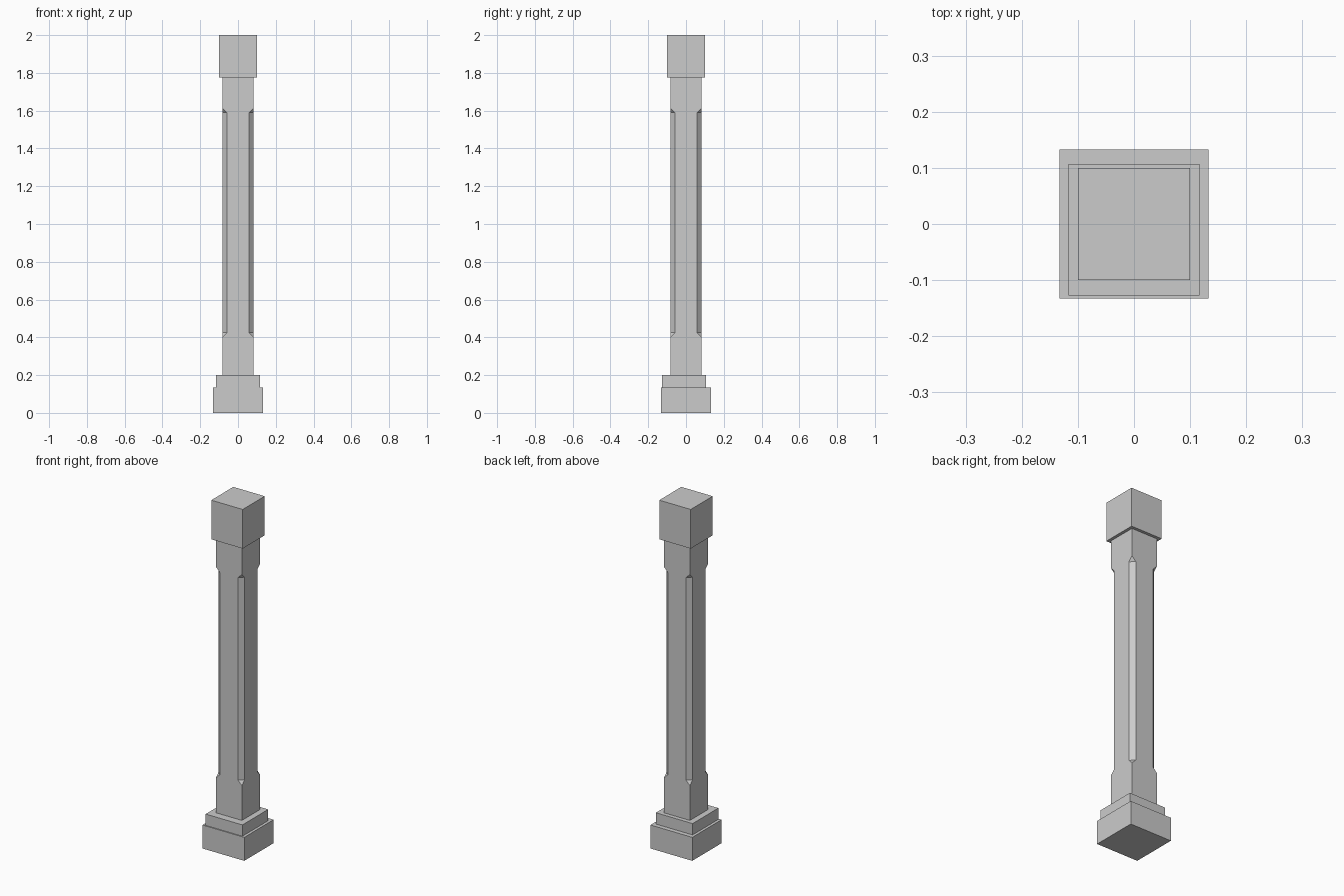
import bpy
import bmesh

cube = bpy.data.objects.get("Cube")
if cube:
    bpy.data.objects.remove(cube, do_unlink=True)

# Single stone colour
stone = bpy.data.materials.new("stone grey")
stone.use_nodes = True
GREY = (0.6, 0.6, 0.6, 1)
stone.diffuse_color = GREY
stone.node_tree.nodes["Principled BSDF"].inputs["Base Color"].default_value = GREY


def finish(name, bm):
    bmesh.ops.recalc_face_normals(bm, faces=bm.faces)
    mesh = bpy.data.meshes.new(name)
    bm.to_mesh(mesh)
    bm.free()
    mesh.materials.append(stone)
    obj = bpy.data.objects.new(name, mesh)
    bpy.context.collection.objects.link(obj)
    return obj


def block(name, half, z0, z1, y=0):
    bm = bmesh.new()
    bmesh.ops.create_cube(bm, size=1)
    bmesh.ops.scale(bm, vec=(2 * half, 2 * half, z1 - z0), verts=bm.verts)
    bmesh.ops.translate(bm, vec=(0, y, (z0 + z1) / 2), verts=bm.verts)
    return finish(name, bm)


def chamfered_shaft(name, half, levels):
    """Stack square rings whose corners are cut back by the given amount."""
    bm = bmesh.new()
    rings = []
    for z, cut in levels:
        ring = []
        for sx, sy in ((1, 1), (-1, 1), (-1, -1), (1, -1)):
            pair = [(sx * half, sy * (half - cut), z), (sx * (half - cut), sy * half, z)]
            if sx != sy:
                pair.reverse()
            ring += [bm.verts.new(p) for p in pair]
        rings.append(ring)
    for low, high in zip(rings, rings[1:]):
        for i in range(8):
            j = (i + 1) % 8
            bm.faces.new((low[i], low[j], high[j], high[i]))
    bm.faces.new(rings[0])
    bm.faces.new(rings[-1])
    # Close the uncut corners and merge the flat sides
    bmesh.ops.remove_doubles(bm, verts=bm.verts, dist=0.0005)
    bmesh.ops.dissolve_limit(bm, angle_limit=0.01, verts=bm.verts, edges=bm.edges)
    return finish(name, bm)


# Plinth, offset step, shaft with stopped chamfers, and cap
block("plinth", 0.133, 0, 0.135)
block("plinth_step", 0.117, 0.135, 0.2, y=-0.01)
CUT = 0.025
chamfered_shaft("shaft", 0.083, [(0.2, 0), (0.4, 0), (0.4 + CUT, CUT),
                                 (1.59, CUT), (1.59 + CUT, 0), (1.775, 0)])
block("cap", 0.1, 1.775, 2)
